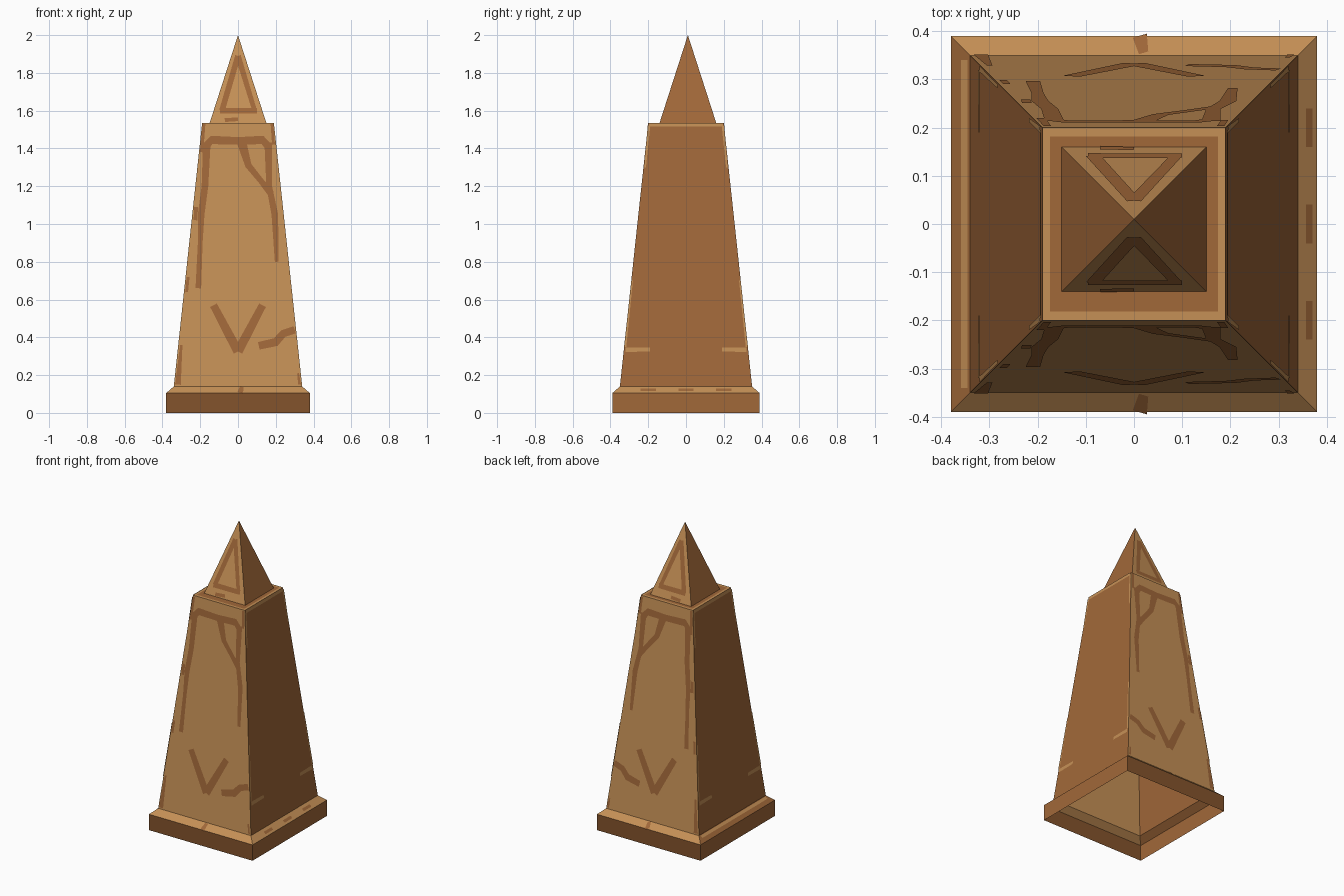
import bpy, bmesh
from mathutils import Vector

if "Cube" in bpy.data.objects:
    bpy.data.objects.remove(bpy.data.objects["Cube"])


def srgb(r, g, b):
    return tuple(((c / 255 + 0.055) / 1.055) ** 2.4 for c in (r, g, b)) + (1.0,)


def material(name, *rgb):
    m = bpy.data.materials.new(name)
    m.diffuse_color = srgb(*rgb)
    m.use_nodes = True
    m.node_tree.nodes["Principled BSDF"].inputs["Base Color"].default_value = m.diffuse_color
    return m


MATS = [material("light_sandstone", 197, 144, 86),
        material("brown_sandstone", 161, 104, 57),
        material("dark_sandstone", 132, 84, 44)]
LIGHT, BROWN, DARK = 0, 1, 2


def finish(name, bm):
    me = bpy.data.meshes.new(name)
    bm.to_mesh(me)
    bm.free()
    for m in MATS:
        me.materials.append(m)
    ob = bpy.data.objects.new(name, me)
    bpy.context.collection.objects.link(ob)
    return ob


def loft(name, rings, colours):
    """Square rings (half x, half y, centre y, z); colours per band: front, right, back, left."""
    bm = bmesh.new()
    loops = []
    for hx, hy, cy, z in rings:
        if hx == 0:
            loops.append([bm.verts.new((0, cy, z))] * 4)
        else:
            loops.append([bm.verts.new((sx * hx, cy + sy * hy, z))
                          for sx, sy in ((-1, -1), (1, -1), (1, 1), (-1, 1))])
    for lo, hi, cols in zip(loops, loops[1:], colours):
        for i in range(4):
            j = (i + 1) % 4
            pts = [lo[i], lo[j], hi[j]] + ([hi[i]] if hi[i] != hi[j] else [])
            bm.faces.new(pts).material_index = cols[i]
    return finish(name, bm)


def marks(name, strokes, slope, sides, colour, cy=0.0):
    """Flat painted strokes (points u, z, width) lying on sloping sides."""
    d0, z0, d1, z1 = slope
    bm = bmesh.new()
    for side in sides:
        out = {"front": Vector((0, -1, 0)), "back": Vector((0, 1, 0)),
               "right": Vector((1, 0, 0)), "left": Vector((-1, 0, 0))}[side]

        def place(u, z):
            d = d0 + (d1 - d0) * (z - z0) / (z1 - z0) + 0.003
            along = Vector((abs(out.y), abs(out.x), 0)) * u
            return out * d + along + Vector((0, cy, z))

        for pts in strokes:
            rows = []
            for i, (u, z, w) in enumerate(pts):
                a, b = pts[max(i - 1, 0)], pts[min(i + 1, len(pts) - 1)]
                t = Vector((b[0] - a[0], b[1] - a[1])).normalized() * w / 2
                rows.append([bm.verts.new(place(u - t.y, z + t.x)),
                             bm.verts.new(place(u + t.y, z - t.x))])
            for a, b in zip(rows, rows[1:]):
                f = bm.faces.new((a[0], a[1], b[1], b[0]))
                f.material_index = colour
                f.normal_update()
                if f.normal.dot(out) < 0:
                    f.normal_flip()
    return finish(name, bm)


# Hollow shell, open underneath
loft("base_plinth",
     [(0.38, 0.39, 0, 0), (0.38, 0.39, 0, 0.105), (0.34, 0.35, 0, 0.14)],
     [(DARK, BROWN, DARK, BROWN), (LIGHT, LIGHT, LIGHT, BROWN)])
loft("shaft",
     [(0.34, 0.35, 0, 0.14), (0.19, 0.20, 0, 1.535)],
     [(LIGHT, BROWN, LIGHT, BROWN)])
loft("top_ledge",
     [(0.19, 0.20, 0, 1.535), (0.174, 0.182, 0, 1.535), (0.15, 0.15, 0.01, 1.535)],
     [(LIGHT,) * 4, (BROWN,) * 4])
loft("pyramid_cap",
     [(0.15, 0.15, 0.01, 1.535), (0, 0, 0.01, 2.0)],
     [(LIGHT, BROWN, LIGHT, BROWN)])

# Worn brown carving on the front and back of the shaft
carving = [
    [(-0.17, 1.41, 0.04), (-0.14, 1.445, 0.045), (0.0, 1.44, 0.04), (0.13, 1.445, 0.045), (0.16, 1.41, 0.04)],
    [(-0.165, 1.43, 0.04), (-0.175, 1.2, 0.035), (-0.195, 1.05, 0.035), (-0.20, 0.9, 0.025), (-0.21, 0.66, 0.03)],
    [(0.16, 1.43, 0.04), (0.165, 1.2, 0.03), (0.195, 1.05, 0.035), (0.205, 0.8, 0.02)],
    [(0.02, 1.43, 0.05), (0.055, 1.31, 0.035), (0.12, 1.23, 0.03), (0.175, 1.16, 0.035)],
    [(-0.13, 0.57, 0.04), (0.0, 0.325, 0.05)],
    [(0.13, 0.57, 0.04), (0.0, 0.325, 0.05)],
    [(0.11, 0.355, 0.04), (0.20, 0.375, 0.045), (0.24, 0.42, 0.04), (0.30, 0.44, 0.04)],
    [(-0.318, 0.15, 0.03), (-0.30, 0.36, 0.012)],
    [(0.326, 0.15, 0.015), (0.318, 0.21, 0.01)],
    [(-0.272, 0.64, 0.015), (-0.264, 0.72, 0.015)],
    [(-0.225, 1.02, 0.02), (-0.222, 1.09, 0.02)],
    [(-0.18, 1.53, 0.015), (-0.193, 1.38, 0.018)],
    [(0.18, 1.53, 0.015), (0.188, 1.42, 0.015)],
]
marks("shaft_carving", carving, (0.35, 0.14, 0.20, 1.535), ("front", "back"), BROWN)

# Triangle carving on the cap
triangle = [
    [(0.0, 1.89, 0.03), (-0.085, 1.6, 0.03)],
    [(0.0, 1.89, 0.03), (0.085, 1.61, 0.025)],
    [(-0.095, 1.6, 0.03), (0.1, 1.6, 0.028)],
    [(-0.07, 1.55, 0.02), (0.0, 1.555, 0.02)],
]
marks("cap_carving", triangle, (0.15, 1.535, 0.0, 2.0), ("front", "back"), BROWN, cy=0.01)

# Pale worn edges on the left and right of the shaft
worn = [[(-0.195, 1.525, 0.02), (0.195, 1.525, 0.02)]]
for s in (-1, 1):
    worn += [[(s * 0.196, 1.52, 0.014), (s * 0.216, 1.3, 0.008)],
             [(s * 0.19, 0.335, 0.02), (s * 0.32, 0.335, 0.025)],
             [(s * 0.322, 0.35, 0.012), (s * 0.285, 0.7, 0.008)]]
marks("worn_shaft_edges", worn, (0.34, 0.14, 0.19, 1.535), ("right", "left"), LIGHT)

# Small stains and wear on the sloping plinth top
marks("plinth_stain", [[(0.012, 0.107, 0.03), (0.02, 0.138, 0.02)]],
      (0.39, 0.105, 0.35, 0.14), ("front", "back"), BROWN)
marks("plinth_side_stains",
      [[(s * 0.2 - 0.04, 0.122, 0.012), (s * 0.2 + 0.04, 0.122, 0.012)] for s in (-1, 0, 1)],
      (0.38, 0.105, 0.34, 0.14), ("right",), BROWN)
marks("plinth_side_wear", [[(-0.34, 0.132, 0.012), (0.34, 0.132, 0.012)]],
      (0.38, 0.105, 0.34, 0.14), ("left",), LIGHT)
